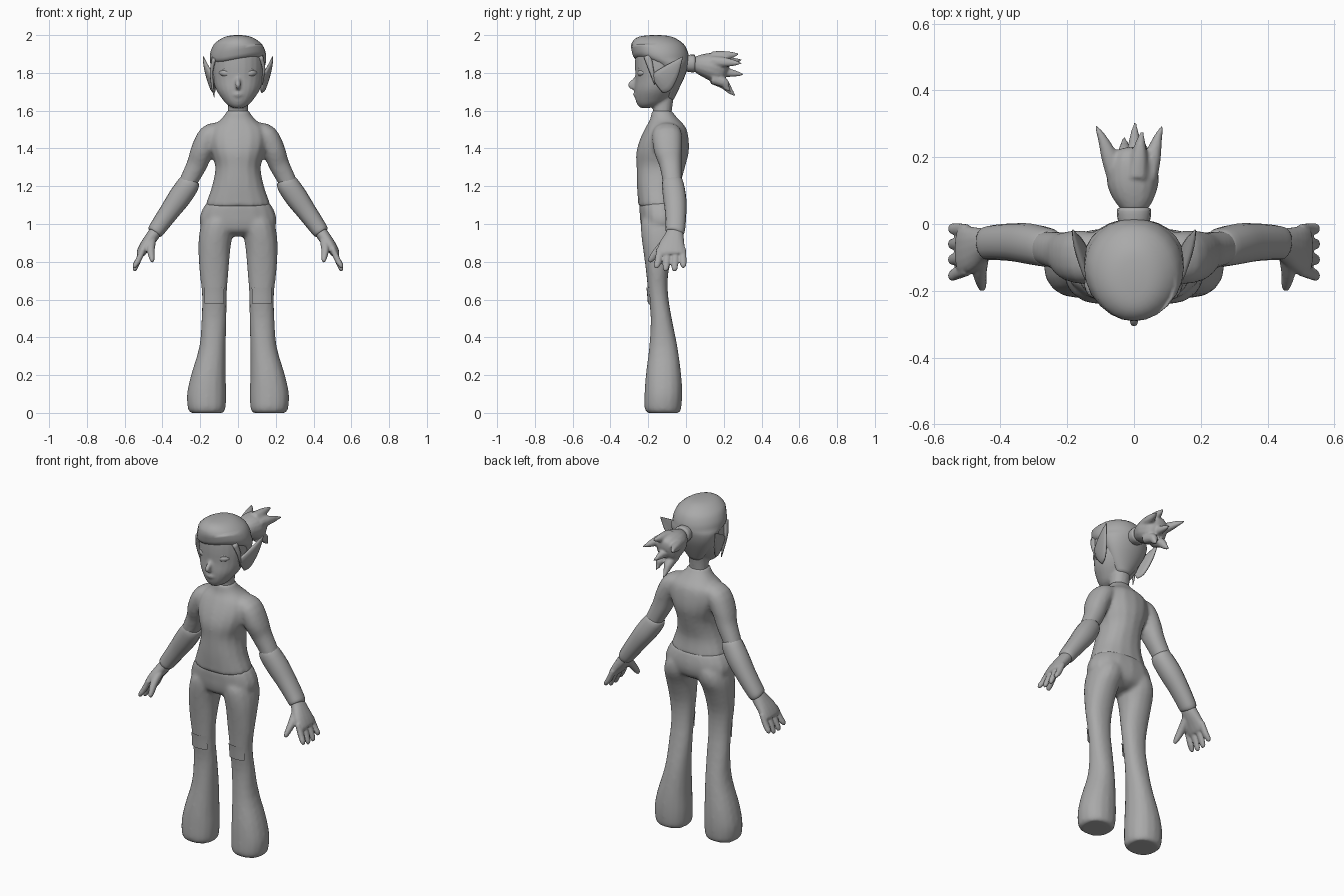
import bpy, bmesh, math
from mathutils import Vector

grey = bpy.data.materials.new("plain grey")
grey.diffuse_color = (0.4, 0.4, 0.4, 1)
X, Y, Z = Vector((1, 0, 0)), Vector((0, 1, 0)), Vector((0, 0, 1))


def spline(rows, steps):
    """Catmull-Rom interpolation through rows of numbers."""
    out = []
    for i in range(len(rows) - 1):
        a, b, c, d = rows[max(i - 1, 0)], rows[i], rows[i + 1], rows[min(i + 2, len(rows) - 1)]
        for s in range(steps):
            t = s / steps
            out.append([0.5 * (2 * q + (r - p) * t + (2 * p - 5 * q + 4 * r - u) * t * t
                        + (3 * q - p - 3 * r + u) * t ** 3) for p, q, r, u in zip(a, b, c, d)])
    return out + [list(rows[-1])]


def tube(rows, ref=Y, flat=False, sides=16, steps=3, power=0.9):
    """Loft of ovals: rows are x, y, z, radius across, radius along ref."""
    rows = spline(rows, steps)
    pts = [Vector(r[:3]) for r in rows]
    rings = []
    for i, r in enumerate(rows):
        t = Z if flat else (pts[min(i + 1, len(pts) - 1)] - pts[max(i - 1, 0)]).normalized()
        b = (ref - t * ref.dot(t)).normalized()
        n = b.cross(t)
        ring = []
        for k in range(sides):
            a = 2 * math.pi * k / sides
            c, s = math.cos(a), math.sin(a)
            c, s = math.copysign(abs(c) ** power, c), math.copysign(abs(s) ** power, s)
            ring.append(pts[i] + n * c * max(r[3], 0.001) + b * s * max(r[4], 0.001))
        rings.append(ring)
    return rings


def stack(rows, **kw):
    """Upright loft: rows are z, centre x, half width, front y, back y."""
    return tube([(cx, (f + b) / 2, z, w, (b - f) / 2) for z, cx, w, f, b in rows], flat=True, **kw)


def part(name, lofts, mirror=False, voxel=0, smooth=3, edit=None):
    bm = bmesh.new()
    for rings in lofts:
        vs = [[bm.verts.new(p) for p in ring] for ring in rings]
        n = len(vs[0])
        for lo, hi in zip(vs, vs[1:]):
            for k in range(n):
                bm.faces.new((lo[k], lo[(k + 1) % n], hi[(k + 1) % n], hi[k]))
        bm.faces.new(vs[0][::-1])
        bm.faces.new(vs[-1])
    bmesh.ops.recalc_face_normals(bm, faces=bm.faces)
    if edit:
        edit(bm)
    me = bpy.data.meshes.new(name)
    bm.to_mesh(me)
    bm.free()
    me.shade_smooth()
    me.materials.append(grey)
    ob = bpy.data.objects.new(name, me)
    bpy.context.collection.objects.link(ob)
    if mirror:
        ob.modifiers.new("mirror", 'MIRROR').use_mirror_merge = False
    if voxel:
        m = ob.modifiers.new("weld", 'REMESH')
        m.mode, m.voxel_size, m.use_smooth_shade = 'VOXEL', voxel, True
        s = ob.modifiers.new("soften", 'SMOOTH')
        s.factor, s.iterations = 0.5, smooth
    return ob


# Trousers: flared legs and hips
leg = [(0, .165, .088, -.205, -.035), (.025, .166, .1, -.22, -.025), (.1, .166, .104, -.22, -.02),
       (.2, .157, .092, -.213, -.025), (.35, .135, .07, -.195, -.045), (.5, .127, .066, -.187, -.075),
       (.63, .125, .066, -.2, -.095), (.75, .127, .077, -.212, -.092), (.87, .125, .085, -.228, -.055),
       (.95, .115, .09, -.238, -.02), (1.01, .1, .09, -.238, -.015), (1.05, .09, .07, -.22, -.03)]
hips = [(.935, 0, .1, -.18, -.07), (.96, 0, .17, -.225, -.03), (1.0, 0, .203, -.24, -.012),
        (1.05, 0, .2, -.245, -.01), (1.1, 0, .176, -.247, -.02), (1.115, 0, .16, -.235, -.03)]
part("trousers", [stack(leg), stack([(z, 0, w / 1, f, b) for z, c, w, f, b in hips])], True, .011, 4)


# Knee patches
def keep_front(bm):
    bad = [v for v in bm.verts if v.co.y > -.185]
    bmesh.ops.delete(bm, geom=bad, context='VERTS')


part("knee_patch", [stack([(.58, .125, .07, -.202, -.09), (.63, .125, .07, -.206, -.09),
                           (.665, .125, .072, -.21, -.09)], sides=24)], True, edit=keep_front)

# Sweater: torso and upper sleeves
torso = [(1.09, 0, .172, -.252, -.02), (1.12, 0, .166, -.254, -.025), (1.2, 0, .138, -.26, -.03),
         (1.3, 0, .12, -.262, -.005), (1.38, 0, .143, -.263, .015), (1.45, 0, .158, -.243, .014),
         (1.51, 0, .145, -.215, 0), (1.55, 0, .095, -.192, -.035), (1.585, 0, .066, -.184, -.065),
         (1.6, 0, .06, -.18, -.072)]
sleeve = [(.1, -.1, 1.49, .05, .07), (.15, -.1, 1.465, .062, .08), (.19, -.095, 1.39, .06, .075),
          (.215, -.083, 1.32, .055, .06), (.25, -.075, 1.25, .05, .053), (.275, -.07, 1.2, .046, .05)]
part("sweater", [stack(torso), tube(sleeve)], True, .011, 4)

# Forearm sleeves
part("forearm", [tube([(.248, -.072, 1.235, .045, .05), (.262, -.07, 1.21, .058, .058),
                       (.31, -.06, 1.14, .06, .061), (.36, -.055, 1.07, .053, .057),
                       (.41, -.055, 1.0, .047, .053), (.438, -.058, .96, .042, .05),
                       (.445, -.06, .95, .03, .04)])], True)

# Hands: palm, four fingers and thumb
hand = [tube([(.425, -.06, .98, .03, .04), (.45, -.062, .94, .034, .05), (.49, -.075, .885, .03, .07),
              (.515, -.078, .845, .024, .074), (.52, -.078, .835, .015, .065)])]
for y, tip_y, tip_z in ((-.138, -.155, .765), (-.098, -.107, .75), (-.057, -.06, .75), (-.018, -.014, .768)):
    hand.append(tube([(.5, y, .87, .016, .018), (.527, (y + tip_y) / 2, .81, .016, .019),
                      (.545, tip_y, tip_z + .015, .013, .016), (.549, tip_y, tip_z, .007, .008)], sides=10))
hand.append(tube([(.455, -.085, .925, .024, .026), (.462, -.14, .87, .022, .022),
                  (.456, -.18, .82, .015, .018), (.453, -.195, .8, .008, .01)], sides=10))
part("hand", hand, True, .006, 3)

# Head: neck, skull, nose, lips
neck = [(1.55, 0, .055, -.17, -.075), (1.6, 0, .053, -.175, -.075), (1.7, 0, .055, -.18, -.06)]
skull = [(1.615, 0, .025, -.24, -.19), (1.63, 0, .055, -.256, -.13), (1.66, 0, .082, -.268, -.09),
         (1.71, 0, .115, -.272, -.05), (1.77, 0, .132, -.268, -.015), (1.85, 0, .138, -.27, .0),
         (1.92, 0, .128, -.262, -.01), (1.97, 0, .08, -.22, -.06)]
nose = [(0, -.25, 1.79, .01, .01), (0, -.272, 1.76, .012, .012), (0, -.292, 1.735, .017, .014),
        (0, -.27, 1.72, .014, .008)]
lips = [(-.03, -.258, 1.685, .006, .008), (0, -.272, 1.685, .011, .009), (.03, -.258, 1.685, .006, .008)]
part("head", [stack(neck), stack(skull, sides=24, power=1), tube(nose, X, sides=10), tube(lips, sides=10)],
     False, .008, 2)

# Eyes and lids
part("eye", [tube([(.036, -.236, 1.795, .002, .002), (.045, -.238, 1.796, .014, .016),
                   (.065, -.234, 1.798, .02, .023), (.086, -.223, 1.8, .013, .018),
                   (.098, -.21, 1.8, .002, .002)], sides=12)], True)
part("eyelid", [tube([(.034, -.245, 1.806, .003, .006), (.065, -.24, 1.823, .005, .014),
                      (.1, -.216, 1.808, .003, .006)], sides=8)], True)

# Pointed ears
part("ear", [tube([(.125, -.15, 1.735, .05, .01), (.14, -.125, 1.755, .064, .014), (.16, -.08, 1.805, .046, .014),
                   (.175, -.045, 1.85, .022, .009), (.183, -.018, 1.885, .002, .002)], X, sides=12)], True)


# Hair cap with a fringe swept to one side
def sweep(bm):
    for v in bm.verts:
        if v.co.y < -.15 and v.co.z < 1.94:
            v.co.z += .18 * v.co.x * min(1, (-.15 - v.co.y) / .1)


cap = [(1.66, 0, .04, -.12, -.065), (1.72, 0, .085, -.13, -.035), (1.79, 0, .125, -.15, -.003),
       (1.845, 0, .145, -.19, .013), (1.875, 0, .149, -.268, .016), (1.91, 0, .146, -.286, .01),
       (1.95, 0, .128, -.29, -.01), (1.98, 0, .092, -.27, -.05), (1.995, 0, .055, -.235, -.09),
       (2.0, 0, .015, -.18, -.14)]
part("hair_cap", [stack(cap, sides=24, power=1)], edit=sweep)

# Side locks, longer on one side
part("side_locks", [
    tube([(-.125, -.2, 1.88, .02, .012), (-.14, -.185, 1.81, .016, .009), (-.135, -.165, 1.73, .01, .007),
          (-.125, -.16, 1.67, .002, .002)], X, sides=8),
    tube([(.12, -.205, 1.89, .02, .012), (.137, -.185, 1.82, .014, .008), (.13, -.165, 1.74, .003, .002)],
         X, sides=8)])

# Ponytail band
part("hair_band", [tube([(0, .0, 1.85, .042, .045), (0, .02, 1.85, .046, .05), (0, .045, 1.85, .046, .05),
                         (0, .05, 1.85, .03, .035)], X)])

# Ponytail: body and pointed tips
tail = [tube([(0, .04, 1.85, .035, .035), (0, .07, 1.845, .052, .058), (-.003, .12, 1.837, .07, .077),
              (-.005, .17, 1.825, .08, .074), (-.005, .205, 1.815, .07, .058), (-.005, .22, 1.81, .03, .03)], X)]
for x, z, tx, ty, tz in ((-.05, 1.85, -.118, .3, 1.87), (.04, 1.86, .086, .297, 1.85), (0, 1.81, .003, .31, 1.79),
                         (.01, 1.885, .025, .285, 1.9), (-.025, 1.77, -.03, .265, 1.675),
                         (.03, 1.77, .035, .24, 1.7)):
    tail.append(tube([(x, .14, z, .03, .032), ((x * 2 + tx) / 3, .2, z * .7 + tz * .3, .027, .026),
                      ((x + tx * 2) / 3, .16 + (ty - .16) * .7, z * .3 + tz * .7, .016, .014),
                      (tx, ty, tz, .002, .002)], X, sides=10))
part("ponytail", tail, False, .007, 2)
